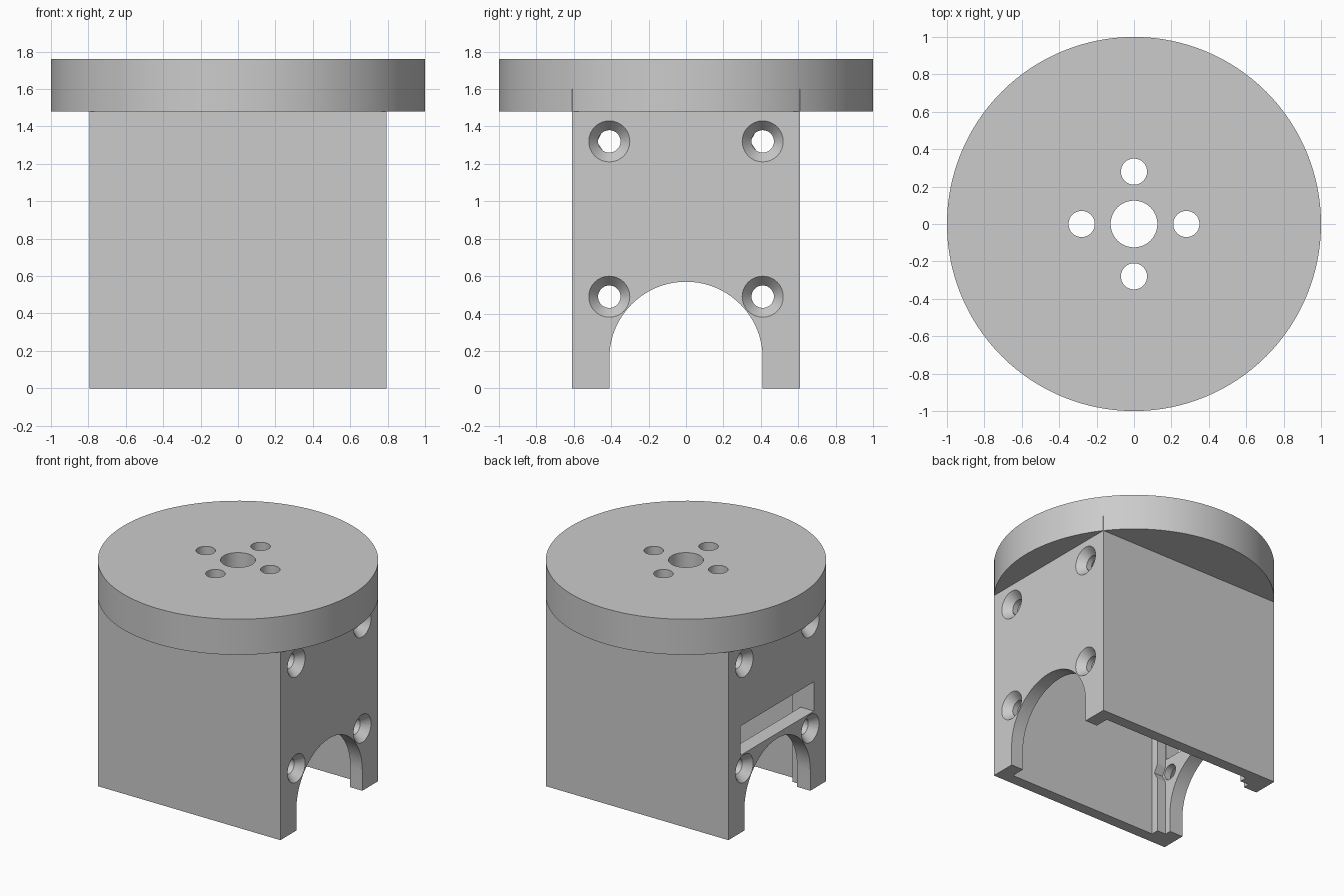
import bpy, bmesh, math
from mathutils import Matrix, Vector

cube = bpy.data.objects.get("Cube")
if cube:
    bpy.data.objects.remove(cube, do_unlink=True)

grey = bpy.data.materials.new("light_grey")
grey.diffuse_color = (0.6, 0.6, 0.6, 1)
grey.use_nodes = True
grey.node_tree.nodes["Principled BSDF"].inputs["Base Color"].default_value = (0.6, 0.6, 0.6, 1)


def finish(name, bm):
    bmesh.ops.recalc_face_normals(bm, faces=bm.faces)
    mesh = bpy.data.meshes.new(name)
    bm.to_mesh(mesh)
    bm.free()
    mesh.materials.append(grey)
    obj = bpy.data.objects.new(name, mesh)
    bpy.context.collection.objects.link(obj)
    return obj


def box(name, x0, x1, y, z0, z1):
    """Box symmetric in y, with half width y."""
    bm = bmesh.new()
    bmesh.ops.create_cube(bm, size=1)
    bmesh.ops.scale(bm, vec=(x1 - x0, 2 * y, z1 - z0), verts=bm.verts)
    bmesh.ops.translate(bm, vec=((x0 + x1) / 2, 0, (z0 + z1) / 2), verts=bm.verts)
    return finish(name, bm)


def cone(name, centre, r1, r2, depth, axis="Z", sides=32):
    """Cylinder or cone; r2 lies towards the positive axis."""
    bm = bmesh.new()
    bmesh.ops.create_cone(bm, cap_ends=True, segments=sides, radius1=r1, radius2=r2, depth=depth)
    turn = Matrix.Rotation(math.pi / 2, 4, "Y") if axis == "X" else Matrix.Identity(4)
    bmesh.ops.transform(bm, matrix=Matrix.Translation(Vector(centre)) @ turn, verts=bm.verts)
    return finish(name, bm)


def combine(target, tool, operation="DIFFERENCE"):
    mod = target.modifiers.new("join_or_cut", "BOOLEAN")
    mod.operation = operation
    mod.solver = "EXACT"
    mod.object = tool
    bpy.context.view_layer.objects.active = target
    bpy.ops.object.modifier_apply(modifier=mod.name)
    bpy.data.objects.remove(tool, do_unlink=True)


HALF_X, HALF_Y, SHELF, TOP = 0.795, 0.608, 1.48, 1.76

# Round top plate joined to the square housing
body = cone("mount_housing", (0, 0, (SHELF + TOP) / 2), 1, 1, TOP - SHELF, sides=128)
combine(body, box("housing_block", -HALF_X, HALF_X, HALF_Y, 0, 1.6), "UNION")

# Hollow interior, with a narrower step behind the slotted wall
combine(body, box("cavity", -0.605, 0.69, 0.52, -0.1, SHELF))
combine(body, box("step_pocket", -0.68, -0.55, 0.46, -0.1, SHELF - 0.01))

# Cable slot through one side wall
combine(body, box("cable_slot", -0.9, -0.58, 0.455, 0.61, 0.84))

# Arched opening through both side walls
bm = bmesh.new()
R, SPRING = 0.41, 0.16
outline = [(-R, -0.1)]
outline += [(-R * math.cos(math.pi * i / 40), SPRING + R * math.sin(math.pi * i / 40)) for i in range(41)]
outline += [(R, -0.1)]
face = bm.faces.new([bm.verts.new((-1, y, z)) for y, z in outline])
side = bmesh.ops.extrude_face_region(bm, geom=[face])
bmesh.ops.translate(bm, vec=(2, 0, 0), verts=[v for v in side["geom"] if isinstance(v, bmesh.types.BMVert)])
combine(body, finish("arch", bm))

# Countersunk screw holes in both side walls, with hexagonal recesses inside
for y in (-0.41, 0.41):
    for z in (0.49, 1.32):
        combine(body, cone("screw_hole", (0, y, z), 0.06, 0.06, 2, "X"))
        combine(body, cone("nut_recess", (-0.63, y, z), 0.085, 0.085, 0.1, "X", 6))
        for s in (-1, 1):
            radii = (0.06, 0.118) if s > 0 else (0.118, 0.06)
            combine(body, cone("countersink", (s * (HALF_X - 0.025), y, z), *radii, 0.07, "X"))

# Centre bore and four bolt holes through the plate
combine(body, cone("centre_bore", (0, 0, 1.6), 0.125, 0.125, 0.8, sides=48))
for i in range(4):
    a = i * math.pi / 2
    combine(body, cone("bolt_hole", (0.28 * math.cos(a), 0.28 * math.sin(a), 1.6), 0.07, 0.07, 0.8))

# Smooth the round surfaces while keeping the edges sharp
bpy.ops.object.select_all(action="DESELECT")
body.select_set(True)
bpy.context.view_layer.objects.active = body
bpy.ops.object.shade_smooth_by_angle(angle=math.radians(25))
